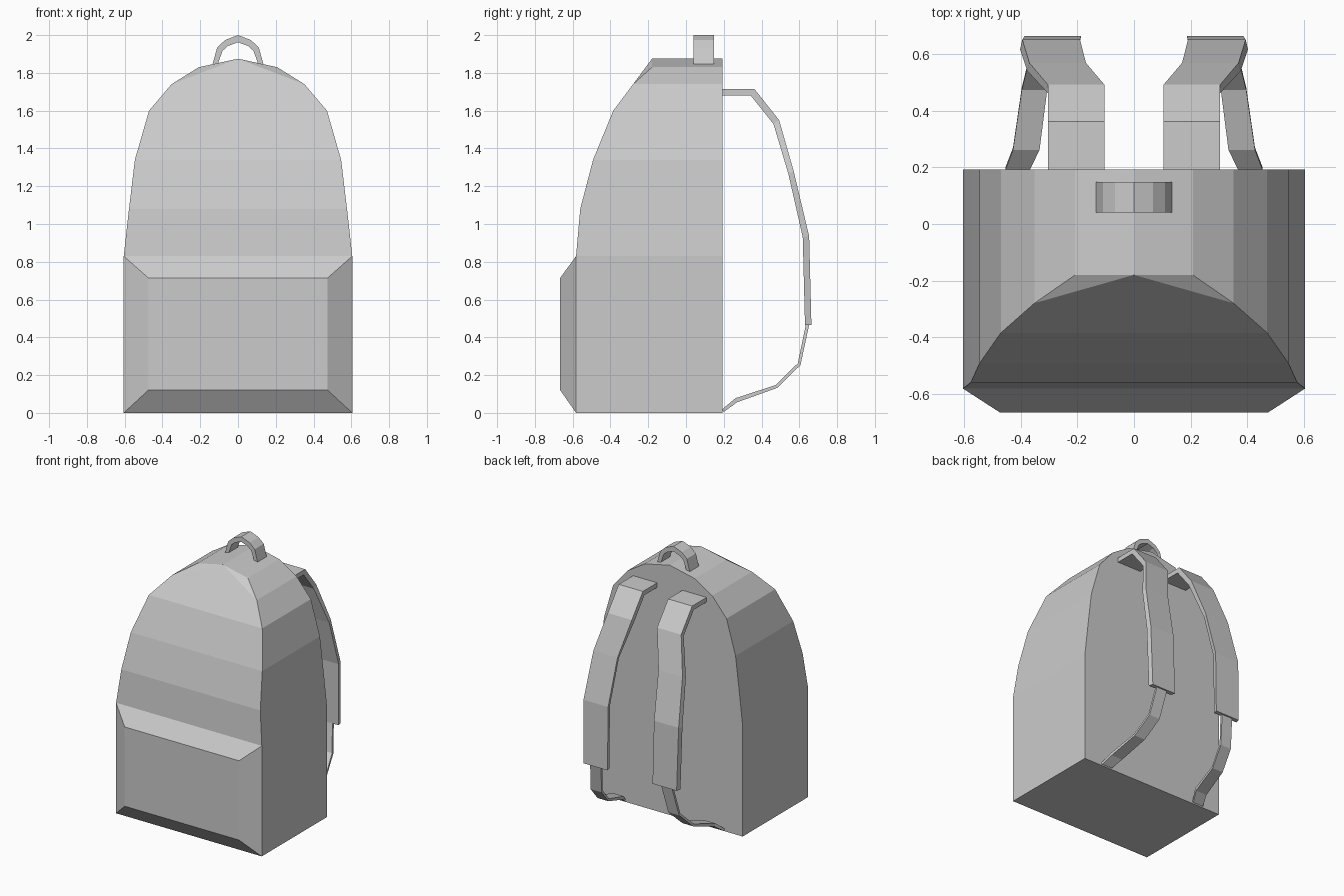
import bpy

if "Cube" in bpy.data.objects:
    bpy.data.objects.remove(bpy.data.objects["Cube"])


def make_object(name, verts, faces, mirror=False):
    import bmesh
    mesh = bpy.data.meshes.new(name)
    mesh.from_pydata(verts, [], faces)
    bm = bmesh.new()
    bm.from_mesh(mesh)
    bmesh.ops.recalc_face_normals(bm, faces=bm.faces)
    bm.to_mesh(mesh)
    bm.free()
    obj = bpy.data.objects.new(name, mesh)
    bpy.context.collection.objects.link(obj)
    if mirror:
        obj.modifiers.new("mirror", 'MIRROR').use_mirror_merge = False
    return obj


def loft(name, rings, mirror=False):
    """Join four-point rings into a closed band."""
    verts = [v for r in rings for v in r]
    faces = [(0, 1, 2, 3), tuple(len(verts) - 4 + i for i in range(4))]
    for k in range(0, len(verts) - 4, 4):
        for i in range(4):
            j = (i + 1) % 4
            faces.append((k + i, k + j, k + 4 + j, k + 4 + i))
    return make_object(name, verts, faces, mirror)


def strap(name, stations, shift=0.0):
    """Each station: centre x, half width, outer (y, z), inner (y, z)."""
    rings = []
    for x, w, (yo, zo), (yi, zi) in stations:
        s = shift if yo > 0.5 else 0
        rings.append([(x - w, yo, zo), (x + w, yo, zo),
                      (x + w + s, yi, zi), (x - w + s, yi, zi)])
    return loft(name, rings, True)


# Main bag: half width, front y, height of each row, closed by a ridge point
BACK = 0.192
rows = [(0.605, -0.582, 0), (0.605, -0.582, 0.83), (0.577, -0.56, 1.08),
        (0.546, -0.492, 1.34), (0.471, -0.385, 1.6),
        (0.352, -0.28, 1.74), (0.208, -0.18, 1.83)]
verts = []
for x, y, z in rows:
    verts += [(-x, y, z), (x, y, z), (x, BACK, z), (-x, BACK, z)]
n = len(verts)
verts += [(0, -0.18, 1.875), (0, BACK, 1.875)]
faces = [(0, 1, 2, 3)]
for k in range(0, n - 4, 4):
    faces += [(k + 1, k + 2, k + 6, k + 5), (k + 3, k, k + 4, k + 7),
              (k + 2, k + 3, k + 7, k + 6)]
    if k < n - 8:
        faces.append((k, k + 1, k + 5, k + 4))
t, b = n - 4, n - 8
faces += [(b, b + 1, n), (b + 1, t + 1, n), (b, n, t),
          (t + 1, t + 2, n + 1, n), (t + 3, t, n, n + 1), (t + 2, t + 3, n + 1)]
make_object("bag_body", verts, faces)

# Front pocket: bevelled panel, open where it meets the bag
pocket = []
for x, y, z0, z1 in [(0.605, -0.582, 0, 0.83), (0.475, -0.666, 0.12, 0.715)]:
    pocket += [(-x, y, z0), (x, y, z0), (x, y, z1), (-x, y, z1)]
make_object("front_pocket", pocket,
            [(4, 5, 6, 7)] + [(i, (i + 1) % 4, (i + 1) % 4 + 4, i + 4) for i in range(4)])

# Carry handle: arch with outer and inner outlines
half = [((0.135, 1.845), (0.105, 1.852)), ((0.11, 1.935), (0.082, 1.917)),
        ((0.068, 1.974), (0.052, 1.943)), ((0, 2.0), (0, 1.962))]
arch = half + [((-o[0], o[1]), (-i[0], i[1])) for o, i in half[-2::-1]]
loft("carry_handle", [[(o[0], 0.04, o[1]), (o[0], 0.148, o[1]),
                       (i[0], 0.148, i[1]), (i[0], 0.04, i[1])] for o, i in arch])

# Padded shoulder straps
strap("shoulder_strap", [
    (0.205, 0.1, (0.19, 1.715), (0.19, 1.68)),
    (0.205, 0.1, (0.362, 1.715), (0.343, 1.68)),
    (0.205, 0.1, (0.493, 1.55), (0.463, 1.53)),
    (0.27, 0.1, (0.57, 1.28), (0.542, 1.265)),
    (0.293, 0.102, (0.652, 0.935), (0.618, 0.93)),
    (0.287, 0.1, (0.664, 0.465), (0.63, 0.465))], 0.008)

# Thin adjusting straps
strap("lower_strap", [
    (0.293, 0.045, (0.655, 0.48), (0.637, 0.48)),
    (0.322, 0.045, (0.606, 0.253), (0.592, 0.263)),
    (0.352, 0.045, (0.482, 0.132), (0.474, 0.147)),
    (0.381, 0.047, (0.27, 0.056), (0.262, 0.078)),
    (0.412, 0.043, (0.2, 0.005), (0.19, 0.018))])
